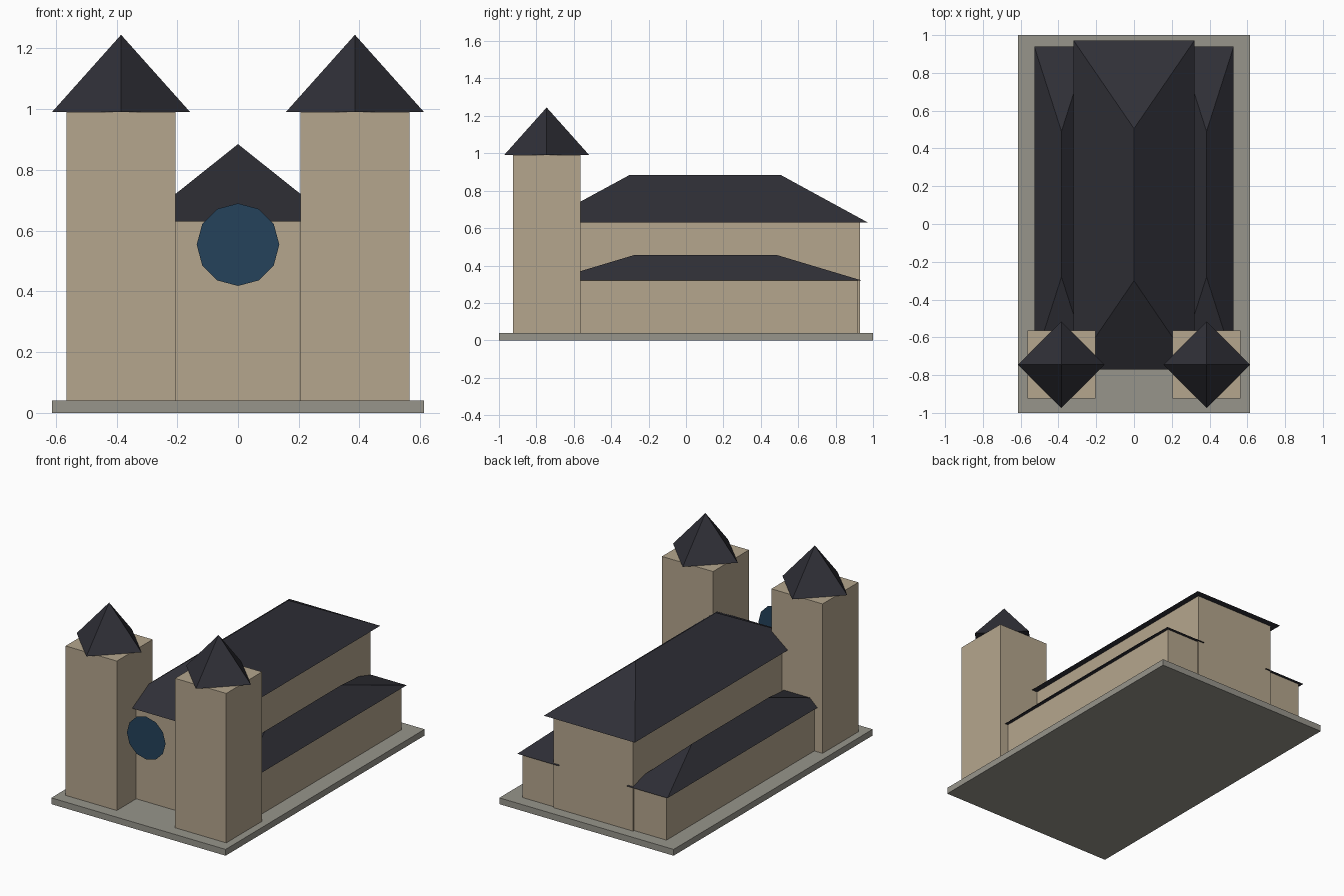
import bpy
import bmesh
from mathutils import Matrix, Vector

cube = bpy.data.objects.get("Cube")
if cube:
    bpy.data.objects.remove(cube, do_unlink=True)


def material(name, rgb):
    mat = bpy.data.materials.new(name)
    mat.use_nodes = True
    mat.diffuse_color = (*rgb, 1)
    mat.node_tree.nodes["Principled BSDF"].inputs["Base Color"].default_value = (*rgb, 1)
    return mat


SANDSTONE = material("sandstone", (0.46, 0.38, 0.27))
SLATE = material("dark_slate", (0.029, 0.029, 0.038))
PAVING = material("grey_paving", (0.31, 0.30, 0.26))
GLASS = material("blue_glass", (0.018, 0.055, 0.105))


def finish(name, bm, mat):
    bmesh.ops.recalc_face_normals(bm, faces=bm.faces)
    mesh = bpy.data.meshes.new(name)
    bm.to_mesh(mesh)
    bm.free()
    mesh.materials.append(mat)
    obj = bpy.data.objects.new(name, mesh)
    bpy.context.collection.objects.link(obj)
    return obj


def box(name, mat, xs, ys, zs):
    """Box between the given limits on each axis."""
    bm = bmesh.new()
    bmesh.ops.create_cube(bm, size=1)
    lows, highs = zip(xs, ys, zs)
    for v in bm.verts:
        v.co = Vector([(highs[i] if v.co[i] > 0 else lows[i]) for i in range(3)])
    return finish(name, bm, mat)


def hip_roof(name, xs, ys, ridge_ys, eave, ridge):
    """Closed hipped roof with its ridge running along y."""
    bm = bmesh.new()
    (x0, x1), (y0, y1) = xs, ys
    a, b, c, d = [bm.verts.new((x, y, eave))
                  for x, y in ((x0, y0), (x1, y0), (x1, y1), (x0, y1))]
    front, back = [bm.verts.new(((x0 + x1) / 2, y, ridge)) for y in ridge_ys]
    for face in ((a, b, c, d), (a, b, front), (b, c, back, front),
                 (c, d, back), (d, a, front, back)):
        bm.faces.new(face)
    return finish(name, bm, SLATE)


def spire(name, x, y, z, radius, height):
    """Four-sided pyramid with its corners pointing along the axes."""
    bm = bmesh.new()
    bmesh.ops.create_cone(bm, cap_ends=True, segments=4, radius1=radius, radius2=0,
                          depth=height, matrix=Matrix.Translation((x, y, z + height / 2)))
    return finish(name, bm, SLATE)


def mirrored(side, x0, x1):
    return sorted((side * x0, side * x1))


# Ground slab
FLOOR = 0.04
box("base_slab", PAVING, (-0.613, 0.613), (-1, 1), (0, FLOOR))

# Central hall
box("nave_walls", SANDSTONE, (-0.28, 0.28), (-0.73, 0.93), (FLOOR, 0.63))
hip_roof("nave_roof", (-0.32, 0.32), (-0.77, 0.972), (-0.3, 0.505), 0.63, 0.885)

# Side aisles and front towers
for label, side in (("left", 1), ("right", -1)):
    box(label + "_aisle_walls", SANDSTONE, mirrored(side, 0.26, 0.507),
        (-0.71, 0.92), (FLOOR, 0.32))
    hip_roof(label + "_aisle_roof", mirrored(side, 0.24, 0.528),
             (-0.73, 0.94), (-0.28, 0.49), 0.32, 0.455)
    box(label + "_tower", SANDSTONE, mirrored(side, 0.205, 0.565),
        (-0.925, -0.565), (FLOOR, 0.99))
    spire(label + "_tower_spire", side * 0.385, -0.745, 0.99, 0.228, 0.255)

# Flat round window between the towers
bm = bmesh.new()
bmesh.ops.create_circle(bm, cap_ends=True, segments=12, radius=0.136)
bmesh.ops.transform(bm, verts=bm.verts, matrix=Matrix.Translation((0, -0.922, 0.554))
                    @ Matrix.Rotation(1.5707963, 4, "X"))
window = finish("round_window", bm, GLASS)
if window.data.polygons[0].normal.y > 0:
    window.data.flip_normals()
